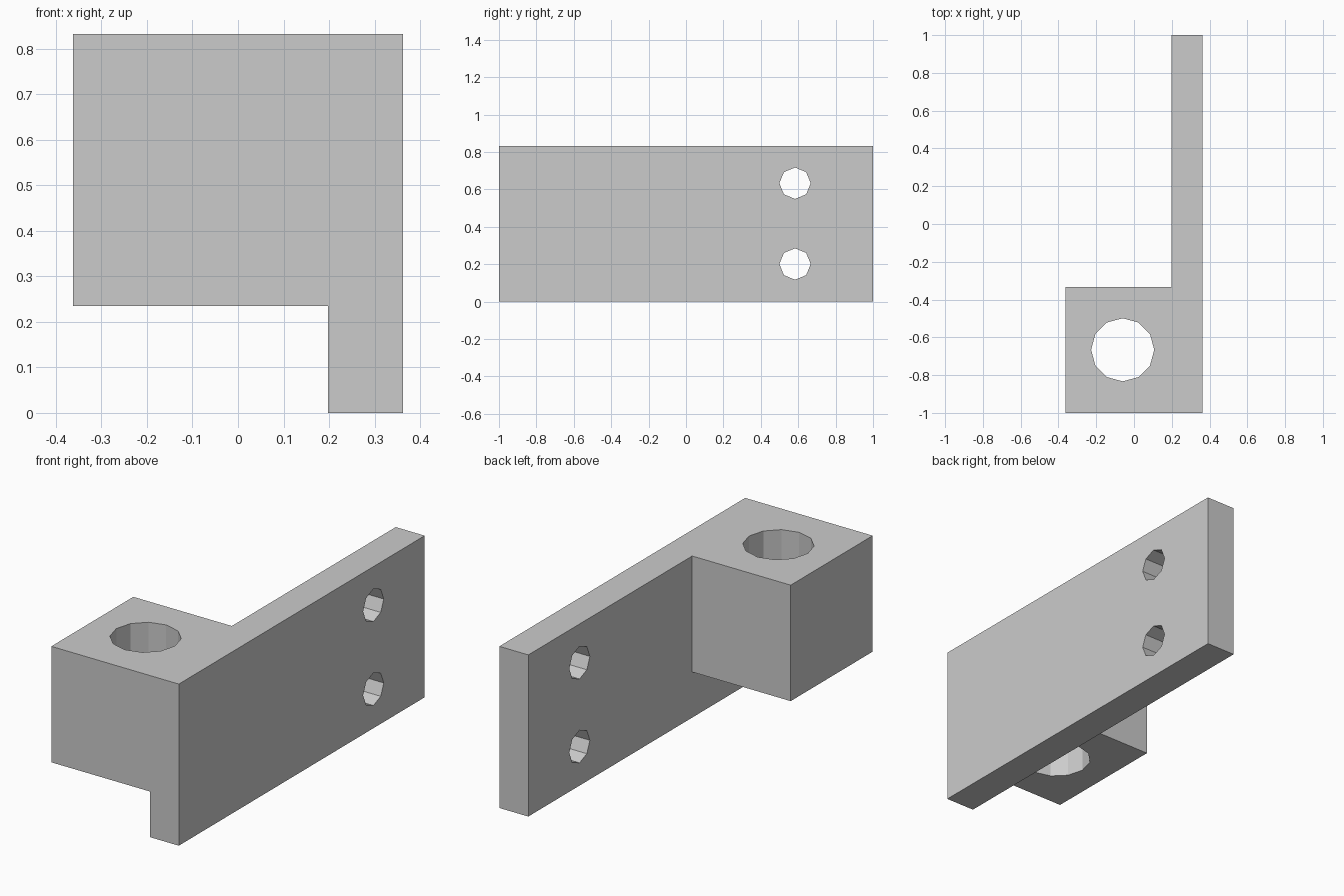
import bpy
import bmesh
from math import pi
from mathutils import Matrix, Vector

cube = bpy.data.objects.get("Cube")
if cube:
    bpy.data.objects.remove(cube, do_unlink=True)

grey = bpy.data.materials.new("plain_grey")
grey.use_nodes = True
colour = (0.6, 0.6, 0.6, 1)
grey.diffuse_color = colour
grey.node_tree.nodes["Principled BSDF"].inputs["Base Color"].default_value = colour


def add_object(name, bm):
    bmesh.ops.recalc_face_normals(bm, faces=bm.faces)
    mesh = bpy.data.meshes.new(name)
    bm.to_mesh(mesh)
    bm.free()
    mesh.materials.append(grey)
    obj = bpy.data.objects.new(name, mesh)
    bpy.context.collection.objects.link(obj)
    return obj


def prism(name, outline, bottom, top):
    """Extrude a flat outline upwards."""
    bm = bmesh.new()
    face = bm.faces.new([bm.verts.new((x, y, bottom)) for x, y in outline])
    new = bmesh.ops.extrude_face_region(bm, geom=[face])["geom"]
    verts = [v for v in new if isinstance(v, bmesh.types.BMVert)]
    bmesh.ops.translate(bm, verts=verts, vec=(0, 0, top - bottom))
    return add_object(name, bm)


def rectangle(x0, x1, y0, y1):
    return [(x0, y0), (x1, y0), (x1, y1), (x0, y1)]


def drill(target, name, centre, radius, sides, axis):
    """Cut a faceted hole along the given axis."""
    turn = Vector((0, 0, 1)).rotation_difference(Vector(axis)).to_matrix().to_4x4()
    spin = Matrix.Rotation(pi / 2, 4, "Z")
    bm = bmesh.new()
    bmesh.ops.create_cone(bm, cap_ends=True, segments=sides, radius1=radius,
                          radius2=radius, depth=2,
                          matrix=Matrix.Translation(centre) @ turn @ spin)
    cutter = add_object(name, bm)
    cutter.hide_render = True
    mod = target.modifiers.new(name, "BOOLEAN")
    mod.operation = "DIFFERENCE"
    mod.solver = "EXACT"
    mod.object = cutter
    cutters.append(cutter)


cutters = []
LEFT, RIGHT, INNER = -0.363, 0.363, 0.198
TOP, BLOCK_BOTTOM, BLOCK_BACK = 0.832, 0.235, -0.333

# Long upright plate joined to the block at its front end
bracket = prism("bracket", rectangle(INNER, RIGHT, -1, 1), 0, TOP)
block = prism("block", rectangle(LEFT, INNER + 0.05, -1, BLOCK_BACK), BLOCK_BOTTOM, TOP)
block.hide_render = True
join = bracket.modifiers.new("block_join", "BOOLEAN")
join.operation = "UNION"
join.solver = "EXACT"
join.object = block
cutters.append(block)

# Vertical bore and two bolt holes
drill(bracket, "bore_cutter", (-0.06, -0.666, 0.5), 0.167, 12, (0, 0, 1))
for z in (0.201, 0.633):
    drill(bracket, "bolt_hole_cutter", (0.28, 0.583, z), 0.084, 8, (1, 0, 0))

# Bake the cuts and remove the helpers
bpy.context.view_layer.update()
graph = bpy.context.evaluated_depsgraph_get()
baked = bpy.data.meshes.new_from_object(bracket.evaluated_get(graph))
bracket.modifiers.clear()
bracket.data = baked
for helper in cutters:
    bpy.data.objects.remove(helper, do_unlink=True)
